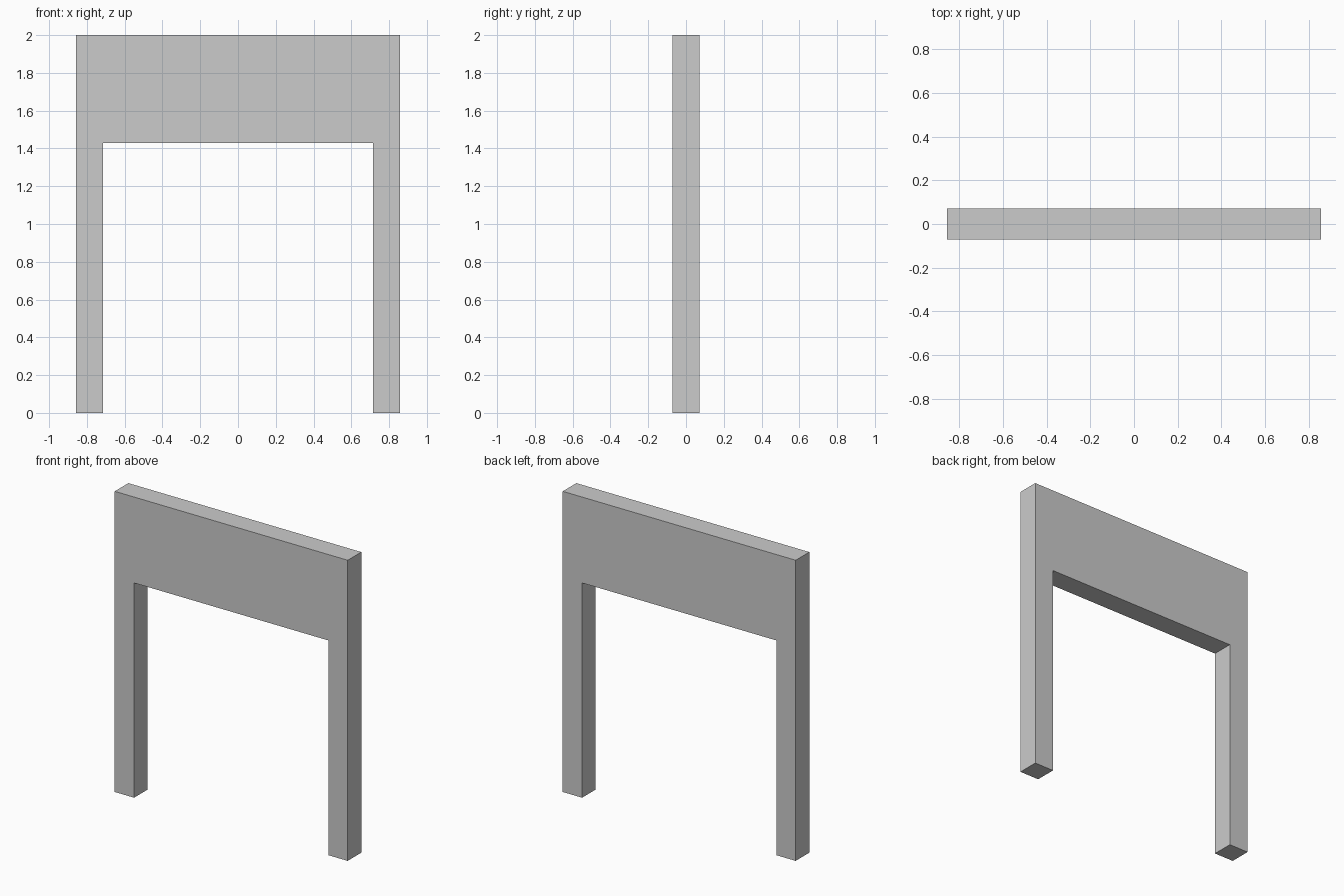
import bpy
import bmesh

if "Cube" in bpy.data.objects:
    bpy.data.objects.remove(bpy.data.objects["Cube"])

U = 2 / 14                     # post thickness; every size is a multiple of it
HALF_W, HEIGHT, HEADER = 6 * U, 14 * U, 4 * U
inner, soffit = HALF_W - U, HEIGHT - HEADER

# Gateway outline: right half, then mirrored to the left
right = [(inner, soffit), (inner, 0), (HALF_W, 0), (HALF_W, HEIGHT)]
outline = right + [(-x, z) for x, z in reversed(right)]

# Extrude the outline through the depth as one solid
bm = bmesh.new()
face = bm.faces.new([bm.verts.new((x, -U / 2, z)) for x, z in outline])
result = bmesh.ops.extrude_face_region(bm, geom=[face], use_keep_orig=True)
moved = [v for v in result["geom"] if isinstance(v, bmesh.types.BMVert)]
bmesh.ops.translate(bm, verts=moved, vec=(0, U, 0))
bmesh.ops.recalc_face_normals(bm, faces=bm.faces)

mesh = bpy.data.meshes.new("gateway_frame")
bm.to_mesh(mesh)
bm.free()
bpy.context.collection.objects.link(bpy.data.objects.new("gateway_frame", mesh))
